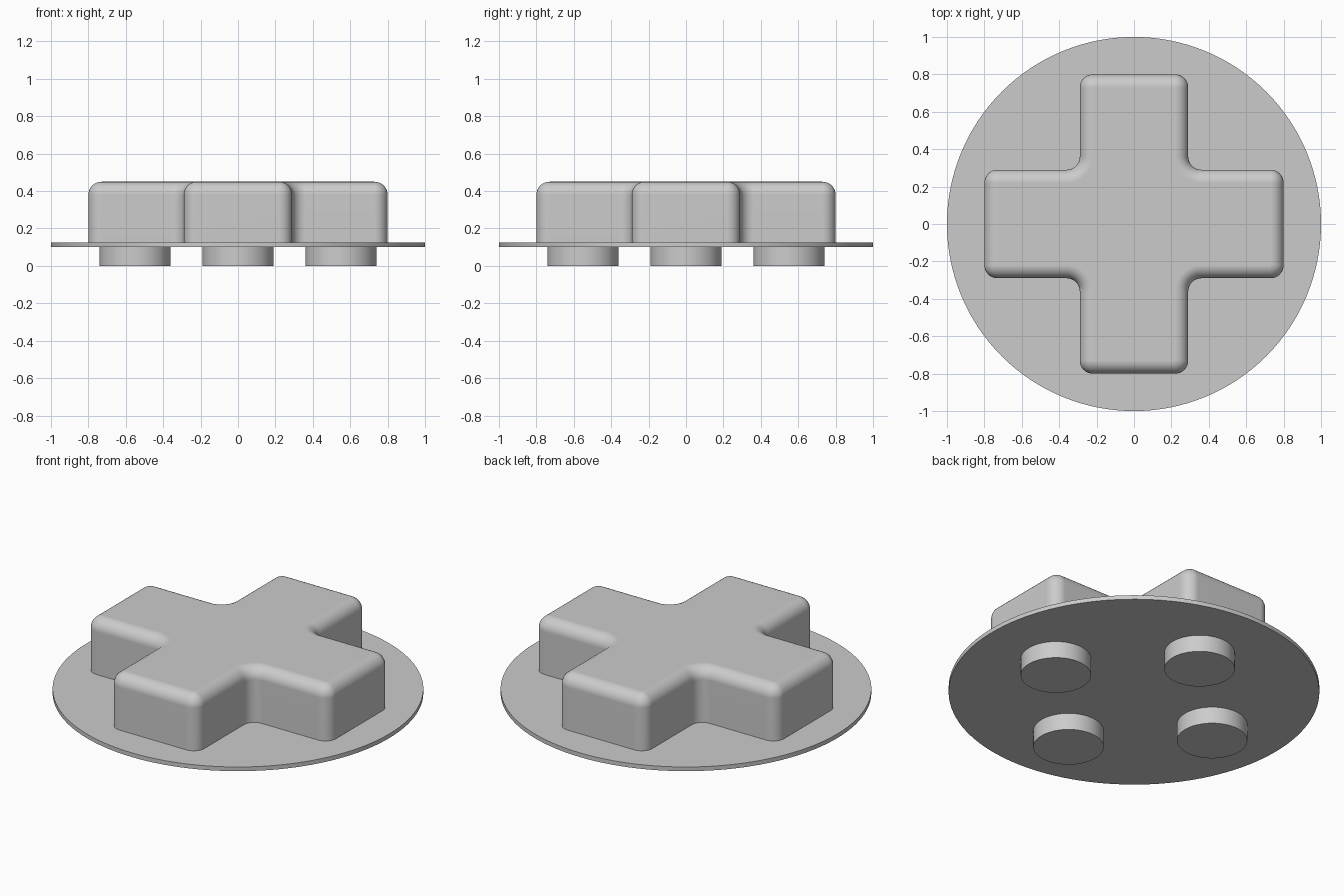
import bpy
import bmesh
from math import cos, sin, pi, radians
from mathutils import Matrix, Vector

cube = bpy.data.objects.get("Cube")
if cube:
    bpy.data.objects.remove(cube, do_unlink=True)

PLATE_BOTTOM, PLATE_TOP = 0.10, 0.125
ARM, REACH, TOP, ROUND = 0.29, 0.80, 0.45, 0.07
STEPS = 8

grey = bpy.data.materials.new("light_grey")
grey.use_nodes = True
colour = (0.6, 0.6, 0.6, 1)
grey.diffuse_color = colour
grey.node_tree.nodes["Principled BSDF"].inputs["Base Color"].default_value = colour


def finish(obj):
    obj.data.materials.clear()
    obj.data.materials.append(grey)
    bpy.ops.object.select_all(action="DESELECT")
    obj.select_set(True)
    bpy.context.view_layer.objects.active = obj
    bpy.ops.object.shade_smooth_by_angle(angle=radians(35))


def disc(name, radius, bottom, top, x=0, y=0, sides=64):
    bpy.ops.mesh.primitive_cylinder_add(
        vertices=sides, radius=radius, depth=top - bottom,
        location=(x, y, (bottom + top) / 2))
    obj = bpy.context.object
    obj.name = name
    finish(obj)


def arc(cx, cy, radius, start, end):
    angles = [radians(start + (end - start) * i / STEPS) for i in range(STEPS + 1)]
    return [Vector((cx + radius * cos(a), cy + radius * sin(a), 0)) for a in angles]


def cross_outline(inset, z):
    """Plus-shaped outline with rounded corners, drawn inset from the full size."""
    inner, outer, tip = ARM + ROUND, ARM - ROUND, REACH - ROUND
    quarter = (arc(inner, -inner, ROUND + inset, 180, 90)
               + arc(tip, -outer, ROUND - inset, -90, 0)
               + arc(tip, outer, ROUND - inset, 0, 90))
    lift = Vector((0, 0, z))
    return [Matrix.Rotation(k * pi / 2, 3, "Z") @ p + lift
            for k in range(4) for p in quarter]


# Plus-shaped key: straight walls, then a rounded upper edge
bm = bmesh.new()
outlines = [cross_outline(0, PLATE_TOP - 0.005)]
for i in range(STEPS + 1):
    t = i / STEPS * pi / 2
    outlines.append(cross_outline(ROUND * (1 - cos(t)), TOP - ROUND * (1 - sin(t))))
rings = [[bm.verts.new(p) for p in outline] for outline in outlines]
for low, high in zip(rings, rings[1:]):
    for i in range(len(low)):
        j = (i + 1) % len(low)
        bm.faces.new((low[i], low[j], high[j], high[i]))
bm.faces.new(rings[-1])
bm.faces.new(rings[0][::-1])
bmesh.ops.remove_doubles(bm, verts=bm.verts, dist=0.0001)
bmesh.ops.recalc_face_normals(bm, faces=bm.faces)
mesh = bpy.data.meshes.new("cross_key")
bm.to_mesh(mesh)
bm.free()
key = bpy.data.objects.new("cross_key", mesh)
bpy.context.collection.objects.link(key)
finish(key)
weighted = key.modifiers.new("flat_face_normals", "WEIGHTED_NORMAL")
weighted.keep_sharp = True

# Thin round base plate
disc("base_plate", 1.0, PLATE_BOTTOM, PLATE_TOP, sides=128)

# Four contact pads under the arms
for name, x, y in (("left", 1, 0), ("right", -1, 0), ("front", 0, -1), ("back", 0, 1)):
    disc(name + "_contact_pad", 0.19, 0, PLATE_BOTTOM + 0.005, x * 0.55, y * 0.55)
